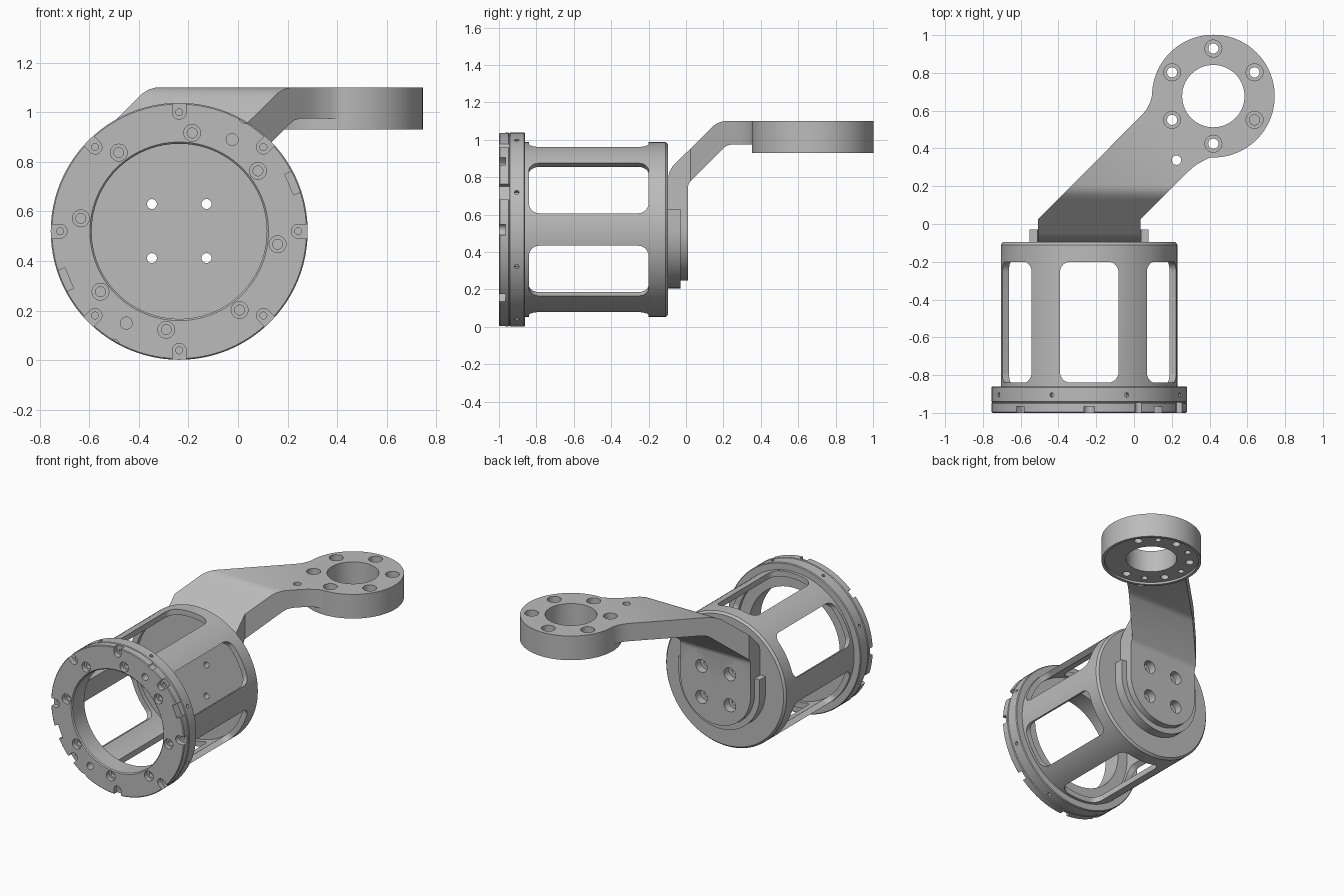
import bpy, bmesh
from math import cos, sin, pi, radians
from mathutils import Matrix, Vector

if "Cube" in bpy.data.objects:
    bpy.data.objects.remove(bpy.data.objects["Cube"])

metal = bpy.data.materials.new("satin grey metal")
metal.use_nodes = True
GREY = (0.5, 0.5, 0.5, 1)
metal.diffuse_color = GREY
metal.node_tree.nodes["Principled BSDF"].inputs["Base Color"].default_value = GREY

# Frames: drum axis points to the front, ring axis points up
DRUM = Matrix.Translation((-0.237, 0, 0.52)) @ Matrix.Rotation(pi / 2, 4, 'X')
RING = Matrix.Translation((0.42, 0.677, 0))
SIDE = Matrix(((0, 0, 1, 0), (1, 0, 0, 0), (0, 1, 0, 0), (0, 0, 0, 1)))
PLAN = Matrix.Identity(4)


def polar(r, deg, h=0):
    return Vector((r * cos(radians(deg)), r * sin(radians(deg)), h))


def at(frame, r, deg):
    return frame @ Matrix.Translation(polar(r, deg))


def turned(frame, deg):
    return frame @ Matrix.Rotation(radians(deg), 4, 'Z')


def lathe(profile, frame, n=32):
    """Turned solid; a profile off the axis closes into a ring."""
    def build(bm):
        rows = [[bm.verts.new(frame @ polar(r, 360 * i / n, h)) for r, h in profile]
                for i in range(n)]
        count = len(profile)
        last = count if profile[0][0] > 0 else count - 1
        for i in range(n):
            a, b = rows[i], rows[(i + 1) % n]
            for j in range(last):
                k = (j + 1) % count
                bm.faces.new((a[j], a[k], b[k], b[j]))
    return build


def rod(r, h0, h1, frame, n=32):
    return lathe([(0, h0), (r, h0), (r, h1), (0, h1)], frame, n)


def stepped(r1, r2, h0, h1, h2, frame):
    return lathe([(0, h0), (r1, h0), (r1, h1), (r2, h1), (r2, h2), (0, h2)], frame, 24)


def prism(outline, h0, h1, frame):
    def build(bm):
        low = [bm.verts.new(frame @ Vector((x, y, h0))) for x, y in outline]
        high = [bm.verts.new(frame @ Vector((x, y, h1))) for x, y in outline]
        bm.faces.new(low)
        bm.faces.new(high)
        for i in range(len(low)):
            j = (i + 1) % len(low)
            bm.faces.new((low[i], low[j], high[j], high[i]))
    return build


def make(name, *builders):
    bm = bmesh.new()
    for b in builders:
        b(bm)
    bmesh.ops.remove_doubles(bm, verts=bm.verts, dist=1e-5)
    bmesh.ops.recalc_face_normals(bm, faces=bm.faces)
    mesh = bpy.data.meshes.new(name)
    bm.to_mesh(mesh)
    bm.free()
    mesh.materials.append(metal)
    ob = bpy.data.objects.new(name, mesh)
    bpy.context.collection.objects.link(ob)
    return ob


def combine(ob, op, *builders):
    tool = make("tool", *builders)
    tool.hide_render = True
    mod = ob.modifiers.new("combine", 'BOOLEAN')
    mod.operation, mod.solver, mod.object = op, 'EXACT', tool
    bpy.context.view_layer.update()
    deps = bpy.context.evaluated_depsgraph_get()
    mesh = bpy.data.meshes.new_from_object(ob.evaluated_get(deps))
    ob.modifiers.clear()
    ob.data = mesh
    bpy.data.objects.remove(tool)


def rounded(cx, cy, w, h, r):
    pts = []
    for sx, sy, start in ((1, 1, 0), (-1, 1, 90), (-1, -1, 180), (1, -1, 270)):
        for k in range(7):
            p = polar(r, start + 15 * k)
            pts.append((cx + sx * (w - r) + p.x, cy + sy * (h - r) + p.y))
    return pts


EIGHT = [45 * k for k in range(8)]
SIX = [60 * k for k in range(6)]

# Front ring with rim pockets, key slots and counterbored bolt holes
front = make("front_ring", lathe(
    [(0.353, 0.945), (0.353, 0.993), (0.36, 1), (0.513, 1), (0.518, 0.995),
     (0.518, 0.95), (0.513, 0.945)], DRUM, 96))
pocket = [(0.6, -0.028), (0.6, 0.028)] + [
    (0.48 + polar(0.028, a).x, polar(0.028, a).y) for a in range(90, 271, 20)]
key = [(0.482, -0.045), (0.6, -0.045), (0.6, 0.045), (0.482, 0.045)]
combine(front, 'DIFFERENCE',
        *[prism(pocket, 0.965, 1.1, turned(DRUM, a)) for a in EIGHT],
        *[prism(key, 0.9, 1.1, turned(DRUM, a)) for a in (23, 203)],
        *[stepped(0.034, 0.02, 1.1, 0.97, 0.9, at(DRUM, 0.4, a + 37.5)) for a in EIGHT],
        *[rod(0.024, 0.9, 1.1, at(DRUM, r, a)) for a in (60, 240) for r in (0.427, 0.53)])
combine(front, 'DIFFERENCE',
        *[rod(0.014, 0.95, 1.1, at(DRUM, 0.48, a), 16) for a in EIGHT])

# Cage: rear flange, six bars and closed back plate
cage = make("cage", lathe(
    [(0, 0.17), (0.43, 0.17), (0.43, 0.865), (0.353, 0.865), (0.353, 0.945),
     (0.513, 0.945), (0.518, 0.94), (0.518, 0.865), (0.513, 0.86), (0.468, 0.86),
     (0.468, 0.11), (0.455, 0.095), (0, 0.095)], DRUM, 96))
tangent = Matrix.Rotation(pi / 2, 4, 'X')
window = rounded(0, 0.52, 0.155, 0.32, 0.055)
combine(cage, 'DIFFERENCE',
        *[prism(window, 0.38, 0.6, turned(DRUM, a) @ tangent) for a in SIX])
bolts = [stepped(0.045, 0.02, -0.1, 0.045, 0.3,
                 DRUM @ Matrix.Translation((x, y, 0)))
         for x in (-0.11, 0.11) for y in (-0.108, 0.11)]
combine(cage, 'DIFFERENCE', *bolts,
        *[rod(0.012, 0.49, 0.6, turned(DRUM, a + 22.5)
              @ Matrix.Translation((0, 0, 0.905)) @ tangent, 12) for a in EIGHT])

# U-shaped locating rim on the back plate
arc = range(180, 361, 6)
rim = [(-0.315, 0.11)] + [polar(0.315, a)[:2] for a in arc] + [(0.315, 0.11), (0.275, 0.11)]
rim += [polar(0.275, a)[:2] for a in reversed(arc)] + [(-0.275, 0.11)]
make("locating_rim", prism(rim, 0.03, 0.1, DRUM))

# Arm: bent strap trimmed to a diagonal plan, with round foot and end ring
bend = [(-0.095, 0.52), (-0.095, 0.8), (-0.088, 0.83), (-0.07, 0.86), (-0.05, 0.88),
        (0.13, 1.057), (0.15, 1.077), (0.175, 1.092), (0.205, 1.1), (1, 1.1), (1, 0.975),
        (0.245, 0.975), (0.22, 0.969), (0.2, 0.955), (0.025, 0.78), (0.014, 0.763),
        (0.01, 0.745), (0.01, 0.52)]
plan = [(-0.509, -0.3), (0.035, -0.3), (0.035, 0.025), (0.275, 0.265), (0.305, 0.294),
        (0.335, 0.317), (0.375, 0.338), (0.42, 0.36), (0.4, 0.7), (0.125, 0.77),
        (0.098, 0.69), (0.086, 0.645), (0.066, 0.605), (0.035, 0.57), (-0.509, 0.025)]
arm = make("arm", prism(bend, -1, 1, SIDE))
combine(arm, 'INTERSECT', prism(plan, 0, 2, PLAN))
combine(arm, 'UNION', rod(0.272, -0.01, 0.095, DRUM, 96))
combine(arm, 'UNION', rod(0.325, 0.93, 1.1, RING, 96))
combine(arm, 'DIFFERENCE', rod(0.305, 0.9, 0.945, RING, 96))
combine(arm, 'DIFFERENCE', *bolts, rod(0.165, 0.8, 1.2, RING, 64),
        rod(0.025, 0.8, 1.2, Matrix.Translation((0.225, 0.338, 0))),
        *[stepped(0.045, 0.027, 1.2, 1.04, 0.8, at(RING, 0.252, a + 30)) for a in SIX],
        *[rod(0.02, 0.8, 0.99, at(RING, 0.252, a)) for a in (60, 120, 180, 240)])

# Smooth the curved walls, keep machined edges crisp
for ob in bpy.context.collection.objects:
    if ob.type == 'MESH' and ob.data.materials and ob.data.materials[0] == metal:
        ob.select_set(True)
        bpy.context.view_layer.objects.active = ob
bpy.ops.object.shade_smooth_by_angle(angle=radians(30))
